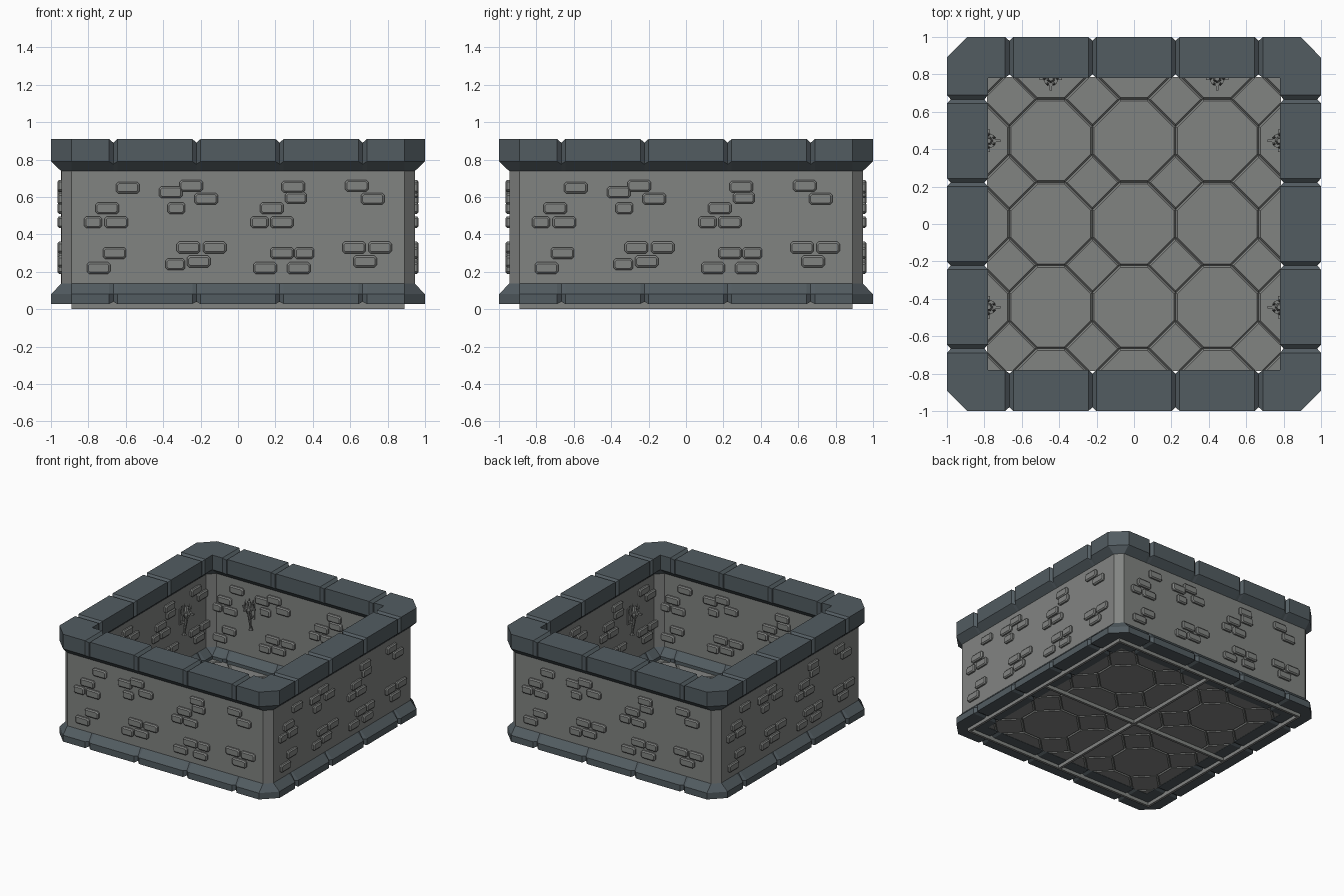
import bpy, bmesh, math
from mathutils import Matrix, Vector

if "Cube" in bpy.data.objects:
    bpy.data.objects.remove(bpy.data.objects["Cube"])


def material(name, rgb):
    m = bpy.data.materials.new(name)
    m.diffuse_color = (*rgb, 1)
    m.use_nodes = True
    m.node_tree.nodes["Principled BSDF"].inputs["Base Color"].default_value = m.diffuse_color
    return m


STONE = material("grey stone", (0.222, 0.230, 0.222))
TRIM = material("slate trim", (0.085, 0.107, 0.120))
PITCH = 0.4445
GROOVES = [-1.5 * PITCH, -0.5 * PITCH, 0.5 * PITCH, 1.5 * PITCH]


def finish(name, bm, mat):
    bmesh.ops.remove_doubles(bm, verts=bm.verts, dist=0.0002)
    bmesh.ops.recalc_face_normals(bm, faces=bm.faces)
    me = bpy.data.meshes.new(name)
    bm.to_mesh(me)
    bm.free()
    me.materials.append(mat)
    ob = bpy.data.objects.new(name, me)
    bpy.context.collection.objects.link(ob)
    return ob


def loft(bm, rings, closed=False):
    """Skin a list of equal-length point rings, capping open ends."""
    vr = [[bm.verts.new(p) for p in ring] for ring in rings]
    n = len(vr[0])
    pairs = list(zip(vr, vr[1:])) + ([(vr[-1], vr[0])] if closed else [])
    for a, b in pairs:
        for i in range(n):
            j = (i + 1) % n
            pts = [a[i], a[j], b[j], b[i]]
            # skip faces that collapse at the square inner corners
            if (pts[0].co - pts[3].co).length < 1e-5:
                if (pts[1].co - pts[2].co).length < 1e-5:
                    continue
                pts.pop()
            elif (pts[1].co - pts[2].co).length < 1e-5:
                pts.pop(2)
            bm.faces.new(pts)
    if not closed:
        bm.faces.new(vr[0])
        bm.faces.new(vr[-1])


def square_ring(name, profile, mat, notch=None):
    """Sweep a (radius, z) profile round the square with cut corners."""
    bm = bmesh.new()
    rings = []
    for k in range(4):
        rot = Matrix.Rotation(k * math.pi / 2, 3, 'Z')

        def corner(r):
            return 0.89 if r > 0.89 else 0.78
        side = [[(-corner(r), -r, z) for r, z in profile]]
        if notch:
            for g in GROOVES:
                for t, prof in ((g - 0.022, profile), (g, notch), (g + 0.022, profile)):
                    side.append([(t, -r, z) for r, z in prof])
        side.append([(corner(r), -r, z) for r, z in profile])
        rings += [[rot @ Vector(p) for p in ring] for ring in side]
    loft(bm, rings, True)
    return finish(name, bm, mat)


# Walls and the two block trims with V grooves
square_ring("walls", [(0.835, 0.11), (0.835, 0.77), (0.945, 0.77), (0.945, 0.11)], STONE)
square_ring("top_trim",
            [(0.835, 0.738), (0.78, 0.79), (0.78, 0.91), (1, 0.91), (1, 0.79), (0.945, 0.738)], TRIM,
            [(0.835, 0.738), (0.80, 0.775), (0.80, 0.89), (0.98, 0.89), (0.98, 0.775), (0.945, 0.738)])
square_ring("base_trim",
            [(0.835, 0.137), (0.78, 0.08), (0.78, 0.028), (1, 0.028), (1, 0.08), (0.945, 0.137)], TRIM,
            [(0.835, 0.137), (0.80, 0.08), (0.80, 0.04), (0.98, 0.04), (0.98, 0.08), (0.945, 0.137)])

# Raised bricks: x, z, width; same pattern on the outer and inner face of each wall
W, N = 0.125, 0.095
BRICKS = [(-.59, .65, W), (-.36, .625, W), (-.25, .66, W), (-.17, .59, W), (-.33, .54, N),
          (-.70, .54, W), (-.775, .465, N), (-.65, .465, W), (.295, .655, W), (.31, .595, .115),
          (.18, .54, W), (.115, .465, N), (.235, .465, W), (.635, .66, W), (.72, .59, W),
          (-.66, .30, W), (-.745, .22, W), (-.265, .33, W), (-.125, .33, W), (-.335, .24, .105),
          (-.21, .255, W), (.235, .30, W), (.355, .30, .105), (.145, .22, W), (.325, .22, W),
          (.62, .33, W), (.76, .33, W), (.68, .255, W)]


def cut_rect(w, h, c):
    """Rectangle outline with cut corners."""
    return [(-w + c, -h), (w - c, -h), (w, -h + c), (w, h - c),
            (w - c, h), (-w + c, h), (-w, h - c), (-w, -h + c)]


for k, side in enumerate(("front", "right", "back", "left")):
    bm = bmesh.new()
    for face_y in (-0.945, 0.835):
        for x, z, w in BRICKS:
            rings = []
            for inset, out in ((0, -0.004), (0, 0.012), (0.009, 0.02)):
                outline = cut_rect(w / 2 - inset, 0.031 - inset, 0.012 - inset / 2)
                rings.append([(x + a, face_y - out, z + b) for a, b in outline])
            loft(bm, rings)
    bm.transform(Matrix.Rotation(k * math.pi / 2, 4, 'Z'))
    # bricks may touch, so keep them apart from welding
    finish(side + "_bricks", bm, STONE)

# Floor: octagon and diamond tiles, bevelled above and below, trimmed to the walls
bm = bmesh.new()
CUT = 0.147


def tile(cx, cy, outline):
    rings = []
    for inset, z in ((0.009, 0.03), (0, 0.042), (0.009, 0.054)):
        rings.append([(cx + x, cy + y, z) for x, y in outline(inset)])
    loft(bm, rings)


def octagon(i):
    return cut_rect(PITCH / 2 - i, PITCH / 2 - i, CUT - i * 0.59)


def diamond(i):
    d = CUT - i * 1.414
    return [(d, 0), (0, d), (-d, 0), (0, -d)]


for i in range(-2, 3):
    for j in range(-2, 3):
        tile(i * PITCH, j * PITCH, octagon)
for gx in GROOVES:
    for gy in GROOVES:
        tile(gx, gy, diamond)
for axis in (Vector((1, 0, 0)), Vector((0, 1, 0))):
    for s in (-1, 1):
        bmesh.ops.bisect_plane(bm, geom=bm.verts[:] + bm.edges[:] + bm.faces[:],
                               plane_co=axis * s * 0.785, plane_no=axis * s, clear_outer=True)
finish("floor_tiles", bm, STONE)


def box(bm, size, loc):
    bmesh.ops.create_cube(bm, size=1, matrix=Matrix.Translation(loc) @ Matrix.Diagonal((*size, 1)))


# Thin frame and cross under the floor
bm = bmesh.new()
for s in (-1, 1):
    box(bm, (1.78, 0.02, 0.04), (0, s * 0.88, 0.02))
    box(bm, (0.02, 1.74, 0.04), (s * 0.88, 0, 0.02))
box(bm, (1.74, 0.02, 0.034), (0, 0, 0.017))
box(bm, (0.02, 1.74, 0.034), (0, 0, 0.017))
finish("foot_frame", bm, STONE)


# Wall torches on the back, left and right inner walls
def cone(bm, r1, r2, z1, z2, x=0, y=0.778, lean=0.0, seg=8):
    m = Matrix.Translation((x, y, (z1 + z2) / 2)) @ Matrix.Rotation(lean, 4, 'X')
    bmesh.ops.create_cone(bm, cap_ends=True, segments=seg, radius1=r1, radius2=r2,
                          depth=z2 - z1, matrix=m)


bm = bmesh.new()
cone(bm, 0.008, 0.016, 0.39, 0.53, y=0.79, lean=0.15)       # handle
cone(bm, 0.018, 0.012, 0.375, 0.395, y=0.80)                # pommel
cone(bm, 0.016, 0.036, 0.52, 0.56)                          # cup
cone(bm, 0.042, 0.042, 0.56, 0.575)                         # rim
cone(bm, 0.024, 0.014, 0.575, 0.62, seg=6)                  # flame core
for a in range(6):                                          # crown spikes
    t = a * math.pi / 3
    cone(bm, 0.010, 0.002, 0.57, 0.625, 0.034 * math.cos(t), 0.778 + 0.034 * math.sin(t), seg=4)
box(bm, (0.12, 0.014, 0.014), (0, 0.778, 0.567))            # side studs
box(bm, (0.014, 0.125, 0.014), (0, 0.775, 0.567))           # front stud and arm
box(bm, (0.03, 0.012, 0.13), (0, 0.832, 0.52))              # wall plate
box(bm, (0.014, 0.05, 0.014), (0, 0.81, 0.48))              # lower arm
first = finish("torch", bm, STONE)
for k in (0, 1, 3):
    for x in (-PITCH, PITCH):
        ob = first if (k == 0 and x < 0) else first.copy()
        if ob is not first:
            bpy.context.collection.objects.link(ob)
        ob.matrix_world = Matrix.Rotation(k * math.pi / 2, 4, 'Z') @ Matrix.Translation((x, 0, 0))
